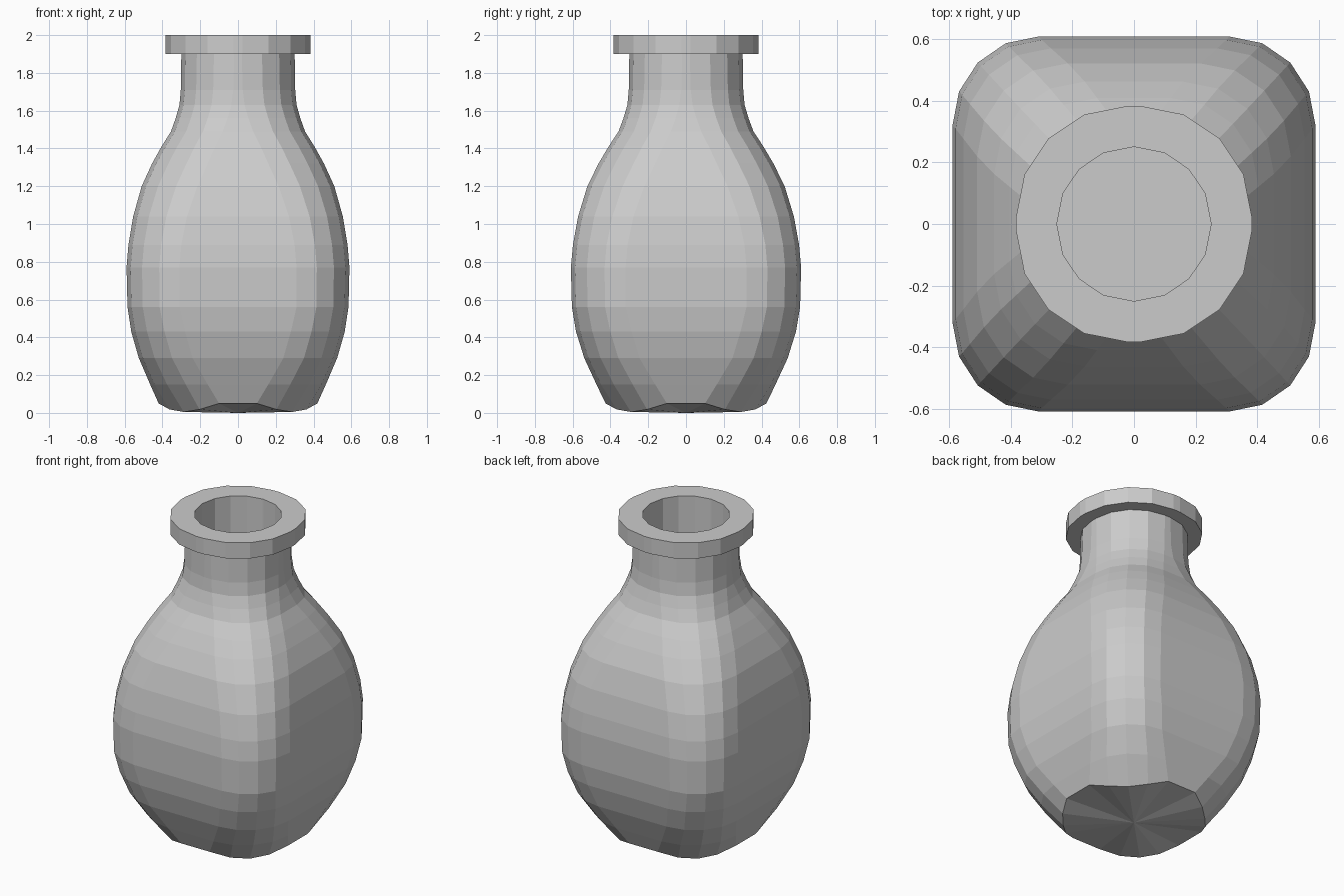
import bpy, bmesh
from math import sin, cos, pi

if "Cube" in bpy.data.objects:
    bpy.data.objects.remove(bpy.data.objects["Cube"])


def ring(bm, z, half, flat, dip=0.0, corner=1.0):
    """Rounded square: flat sides of half-length `flat`, four-step corners.
    `dip` lowers the corners and `corner` pulls them in."""
    stretch = 1 + 0.033 * max(0, (half - 0.3) / 0.29) if z < 1.88 else 1.0
    r = half - flat
    verts = []
    for q in range(4):
        cx, cy = (flat, flat) if q == 0 else (-flat, flat) if q == 1 else \
                 (-flat, -flat) if q == 2 else (flat, -flat)
        for i in range(5):
            a = q * pi / 2 + i * pi / 8
            t = sin(i * pi / 4)
            k = 1 + (corner - 1) * t
            verts.append(bm.verts.new(((cx + r * cos(a)) * k,
                                       (cy + r * sin(a)) * k * stretch,
                                       z - dip * t)))
    return verts


def bridge(bm, a, b):
    n = len(a)
    for i in range(n):
        j = (i + 1) % n
        bm.faces.new((a[i], a[j], b[j], b[i]))


# Outer profile from foot to lip: height, half-width, flat half-length
outer = [(0.15, 0.465, 0.16), (0.29, 0.525, 0.24), (0.43, 0.565, 0.28),
         (0.56, 0.585, 0.31), (0.77, 0.59, 0.31), (0.89, 0.58, 0.30),
         (1.04, 0.555, 0.27), (1.20, 0.51, 0.215), (1.32, 0.455, 0.16),
         (1.41, 0.405, 0.12), (1.49, 0.355, 0.08), (1.56, 0.33, 0.055),
         (1.63, 0.31, 0.035), (1.71, 0.303, 0.025), (1.90, 0.30, 0.02),
         (1.90, 0.383, 0.025), (2.00, 0.383, 0.025)]
# Inner wall from mouth down to the floor
inner = [(2.00, 0.25, 0.004), (1.63, 0.25, 0.004), (1.41, 0.34, 0.09),
         (1.20, 0.45, 0.19), (0.77, 0.53, 0.28), (0.43, 0.50, 0.25),
         (0.12, 0.36, 0.10)]

bm = bmesh.new()
# Foot ring arches up at the sides and touches down at the corners
rings = [ring(bm, 0.05, 0.42, 0.10, dip=0.045, corner=0.88)]
rings += [ring(bm, *p) for p in outer + inner]
for a, b in zip(rings, rings[1:]):
    bridge(bm, a, b)

# Underside fan and flat inner floor
centre = bm.verts.new((0, 0, 0))
foot = rings[0]
for i in range(len(foot)):
    bm.faces.new((foot[(i + 1) % len(foot)], foot[i], centre))
bm.faces.new(rings[-1])
bmesh.ops.recalc_face_normals(bm, faces=bm.faces[:])

mesh = bpy.data.meshes.new("vase")
bm.to_mesh(mesh)
bm.free()
vase = bpy.data.objects.new("vase", mesh)
bpy.context.collection.objects.link(vase)
